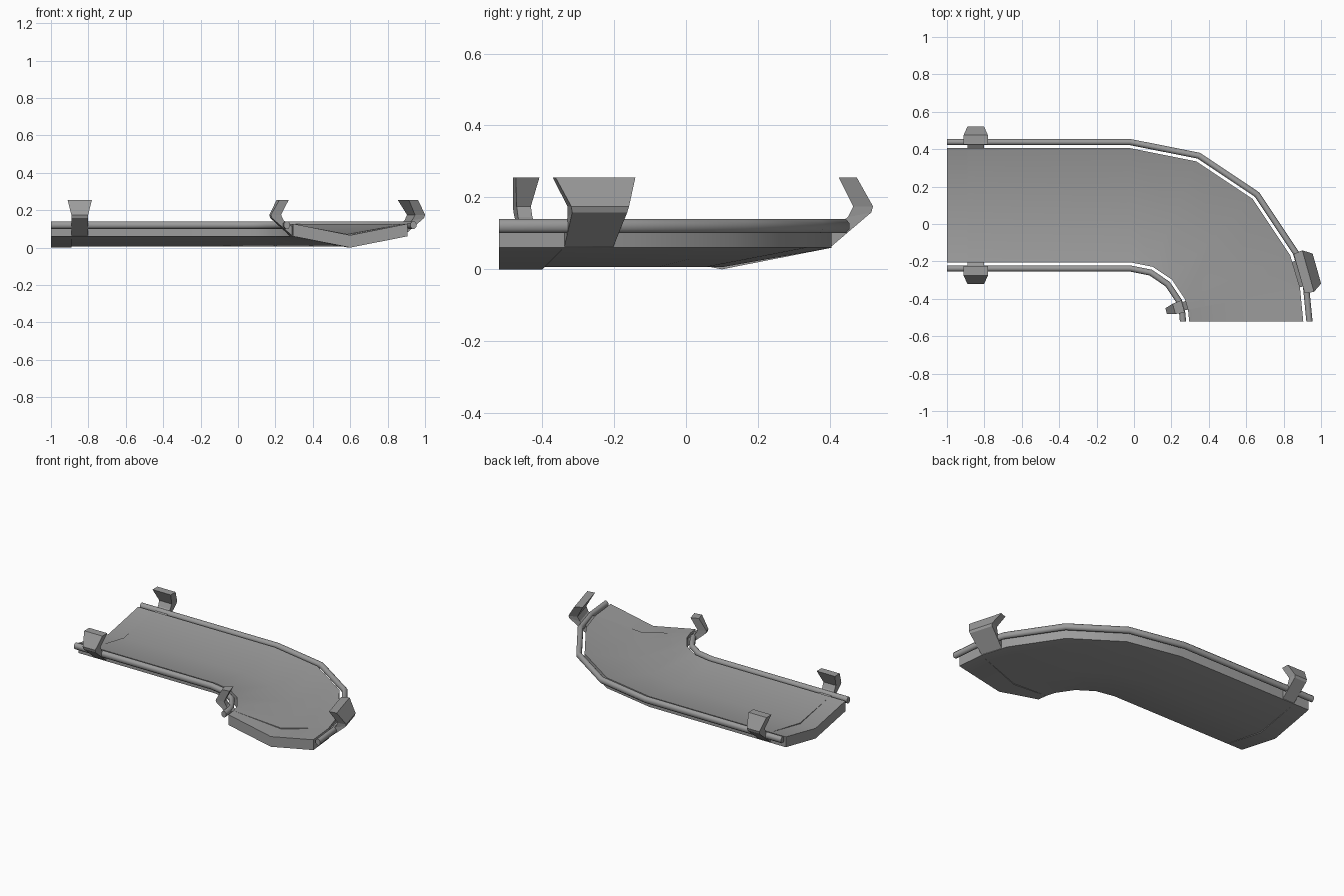
import bpy, bmesh, math
from math import sin, cos, pi

if "Cube" in bpy.data.objects:
    bpy.data.objects.remove(bpy.data.objects["Cube"], do_unlink=True)

metal = bpy.data.materials.new("grey metal")
metal.use_nodes = True
GREY = (0.33, 0.33, 0.33, 1)
metal.diffuse_color = GREY
metal.node_tree.nodes["Principled BSDF"].inputs["Base Color"].default_value = GREY

CX, CY, RADIUS = -0.02, -0.52, 0.62      # bend centre and centreline radius
TURN = 0.88                              # path length mapped onto the quarter bend
START, END = -1.0, CX + TURN


def place(s, u, z):
    """Path position s, sideways offset u (outer side positive), height z."""
    if s <= CX:
        return (s, CY + RADIUS + u, z)
    a = pi / 2 * (1 - (s - CX) / TURN)
    return (CX + (RADIUS + u) * cos(a), CY + (RADIUS + u) * sin(a), z)


def loft(name, rings, smooth=None):
    """Closed rings of (s, u, z) points joined into a capped solid along the path."""
    bm = bmesh.new()
    rows = [[bm.verts.new(place(*p)) for p in ring] for ring in rings]
    n = len(rows[0])
    for a, b in zip(rows, rows[1:]):
        for i in range(n):
            j = (i + 1) % n
            bm.faces.new((a[i], a[j], b[j], b[i]))
    bm.faces.new(rows[0])
    bm.faces.new(rows[-1])
    bmesh.ops.recalc_face_normals(bm, faces=bm.faces)
    mesh = bpy.data.meshes.new(name)
    bm.to_mesh(mesh)
    bm.free()
    mesh.materials.append(metal)
    ob = bpy.data.objects.new(name, mesh)
    bpy.context.collection.objects.link(ob)
    if smooth:
        bpy.ops.object.select_all(action="DESELECT")
        ob.select_set(True)
        bpy.context.view_layer.objects.active = ob
        bpy.ops.object.shade_smooth_by_angle(angle=math.radians(smooth))
    return ob


def deck(name, stations, keel):
    """Shallow V-shaped trough."""
    section = [(-0.305, 0.06), (0, keel), (0.305, 0.06),
               (0.305, 0.127), (0, keel + 0.066), (-0.305, 0.127)]
    loft(name, [[(s, u, z) for u, z in section] for s in stations], 30)


CAP = 0.11
bend = [CX + TURN * k / 4 for k in range(4)]

# Trough: main run and a slightly deeper cap at each end
deck("deck", [START + CAP] + bend + [END - CAP], 0.006)
deck("straight_end_cap", [START, START + CAP], 0.0)
deck("bend_end_cap", [END - CAP, END], 0.0)

# Side rails
for side, label in ((1, "outer"), (-1, "inner")):
    rings = []
    for s in [START, START + CAP] + bend + [END - CAP, END]:
        rings.append([(s, side * (0.338 + 0.018 * cos(pi * (k + 0.5) / 4)),
                       0.12 + 0.021 * sin(pi * (k + 0.5) / 4)) for k in range(8)])
    loft(label + "_rail", rings, 50)

# Hooked brackets: outer and inner skins (offset, height), flared at the top
skin_out = [(0.30, 0.06), (0.415, 0.158), (0.42, 0.175), (0.375, 0.255)]
skin_in = [(0.30, 0.11), (0.35, 0.145), (0.365, 0.175), (0.325, 0.255)]
flare = [0.043, 0.043, 0.045, 0.065]
for end, middle in (("straight", START + 0.154), ("bend", END - 0.154)):
    for side, label in ((1, "outer"), (-1, "inner")):
        rings = []
        for (uo, zo), (ui, zi), w in zip(skin_out, skin_in, flare):
            rings.append([(middle - w, side * uo, zo), (middle + w, side * uo, zo),
                          (middle + w, side * ui, zi), (middle - w, side * ui, zi)])
        loft(f"{end}_{label}_bracket", rings)
